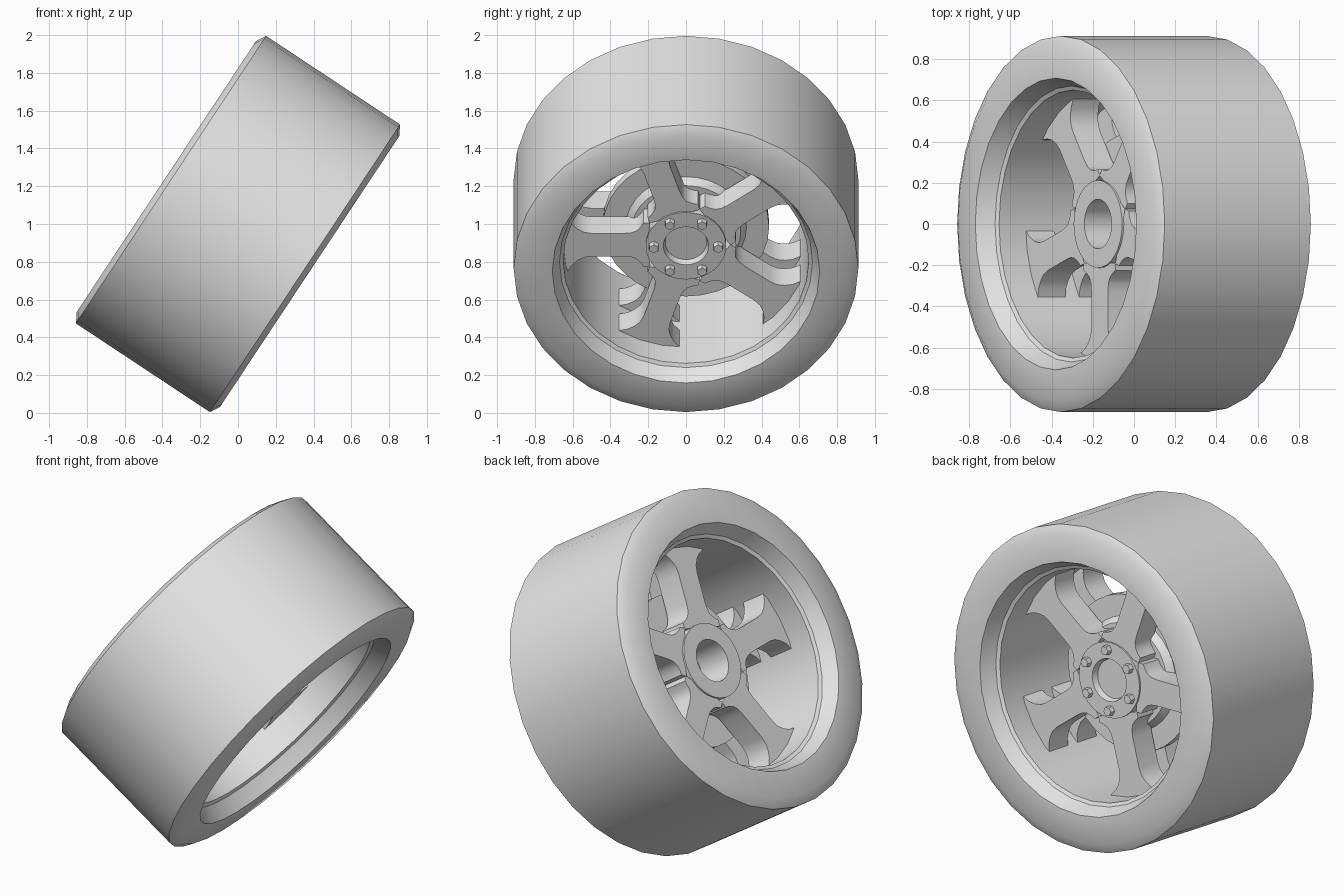
import bpy
import bmesh
from math import sin, cos, pi, radians
from mathutils import Matrix, Vector

cube = bpy.data.objects.get("Cube")
if cube:
    bpy.data.objects.remove(cube, do_unlink=True)

grey = bpy.data.materials.new("plain grey")
grey.use_nodes = True
grey.diffuse_color = (0.8, 0.8, 0.8, 1)
grey.node_tree.nodes["Principled BSDF"].inputs["Base Color"].default_value = (0.8, 0.8, 0.8, 1)

# Wheel frame: local x runs along world y, local z is the tilted axle
TILT = radians(33.5)
AXLE = Vector((cos(TILT), 0, -sin(TILT)))
UP = Vector((sin(TILT), 0, cos(TILT)))
FRAME = Matrix((Vector((0, 1, 0)), UP, AXLE)).transposed().to_4x4()
FRAME.translation = (0, 0, 1)


def finish(name, bm):
    """Turn a bmesh in the wheel frame into a shaded object."""
    bmesh.ops.remove_doubles(bm, verts=bm.verts, dist=0.0001)
    bmesh.ops.recalc_face_normals(bm, faces=bm.faces)
    bm.transform(FRAME)
    mesh = bpy.data.meshes.new(name)
    bm.to_mesh(mesh)
    bm.free()
    mesh.materials.append(grey)
    obj = bpy.data.objects.new(name, mesh)
    bpy.context.collection.objects.link(obj)
    bpy.ops.object.select_all(action='DESELECT')
    obj.select_set(True)
    bpy.context.view_layer.objects.active = obj
    bpy.ops.object.shade_smooth_by_angle(angle=radians(30))
    return obj


def lathe(name, profile, closed, steps=32):
    """Spin (radius, axle position) points round the axle."""
    bm = bmesh.new()
    verts = [bm.verts.new((r, 0, t)) for r, t in profile]
    pairs = list(zip(verts, verts[1:]))
    if closed:
        pairs.append((verts[-1], verts[0]))
    edges = [bm.edges.new(p) for p in pairs]
    bmesh.ops.spin(bm, geom=verts + edges, cent=(0, 0, 0), axis=(0, 0, 1),
                   angle=2 * pi, steps=steps, use_duplicate=False)
    return finish(name, bm)


def prism(bm, outline, low, high):
    """Extrude a flat outline along the axle."""
    face = bm.faces.new([bm.verts.new((x, y, low)) for x, y in outline])
    top = bmesh.ops.extrude_face_region(bm, geom=[face], use_keep_orig=True)
    moved = [v for v in top["geom"] if isinstance(v, bmesh.types.BMVert)]
    bmesh.ops.translate(bm, verts=moved, vec=(0, 0, high - low))


# Tyre and rim barrel: one symmetric closed section
half = [(0.65, 0.33), (0.65, 0.355), (0.67, 0.365), (0.675, 0.375),
        (0.708, 0.455), (0.86, 0.455), (0.9125, 0.425)]
lathe("tyre_and_rim", half + [(r, -t) for r, t in reversed(half)], True)

# Hub with a shallow front recess, brake disc in the middle, open bore at the rear
lathe("hub_and_brake_disc", [
    (0, 0.175), (0.11, 0.175), (0.12, 0.21), (0.213, 0.21), (0.213, 0.07),
    (0.29, 0.07), (0.32, 0.03), (0.44, 0.03), (0.44, -0.03), (0.213, -0.03),
    (0.213, -0.21), (0.12, -0.21), (0.12, 0), (0, 0)], False)

# Five flared spokes on each side, filleted at the root and clawed at the tip
side = [(0.19, 0.14), (0.225, 0.14), (0.238, 0.115), (0.26, 0.09), (0.29, 0.077),
        (0.33, 0.073), (0.5, 0.073), (0.54, 0.08), (0.575, 0.1), (0.605, 0.13),
        (0.63, 0.175)]
outline = side + [(0.65, 0.09), (0.655, 0), (0.65, -0.09)]
outline += [(x, -y) for x, y in reversed(side)]
for name, low, high in (("front_spokes", 0.04, 0.2), ("rear_spokes", -0.2, -0.04)):
    bm = bmesh.new()
    for k in range(5):
        a = pi + k * 2 * pi / 5
        turned = [(x * cos(a) - y * sin(a), x * sin(a) + y * cos(a)) for x, y in outline]
        prism(bm, turned, low, high)
    finish(name, bm)

# Six hexagonal bolts on the front of the hub
bm = bmesh.new()
for k in range(6):
    a = k * pi / 3
    place = Matrix.Translation((0.17 * cos(a), 0.17 * sin(a), 0.22))
    bmesh.ops.create_cone(bm, cap_ends=True, segments=6, radius1=0.03,
                          radius2=0.026, depth=0.04, matrix=place)
finish("hub_bolts", bm)
